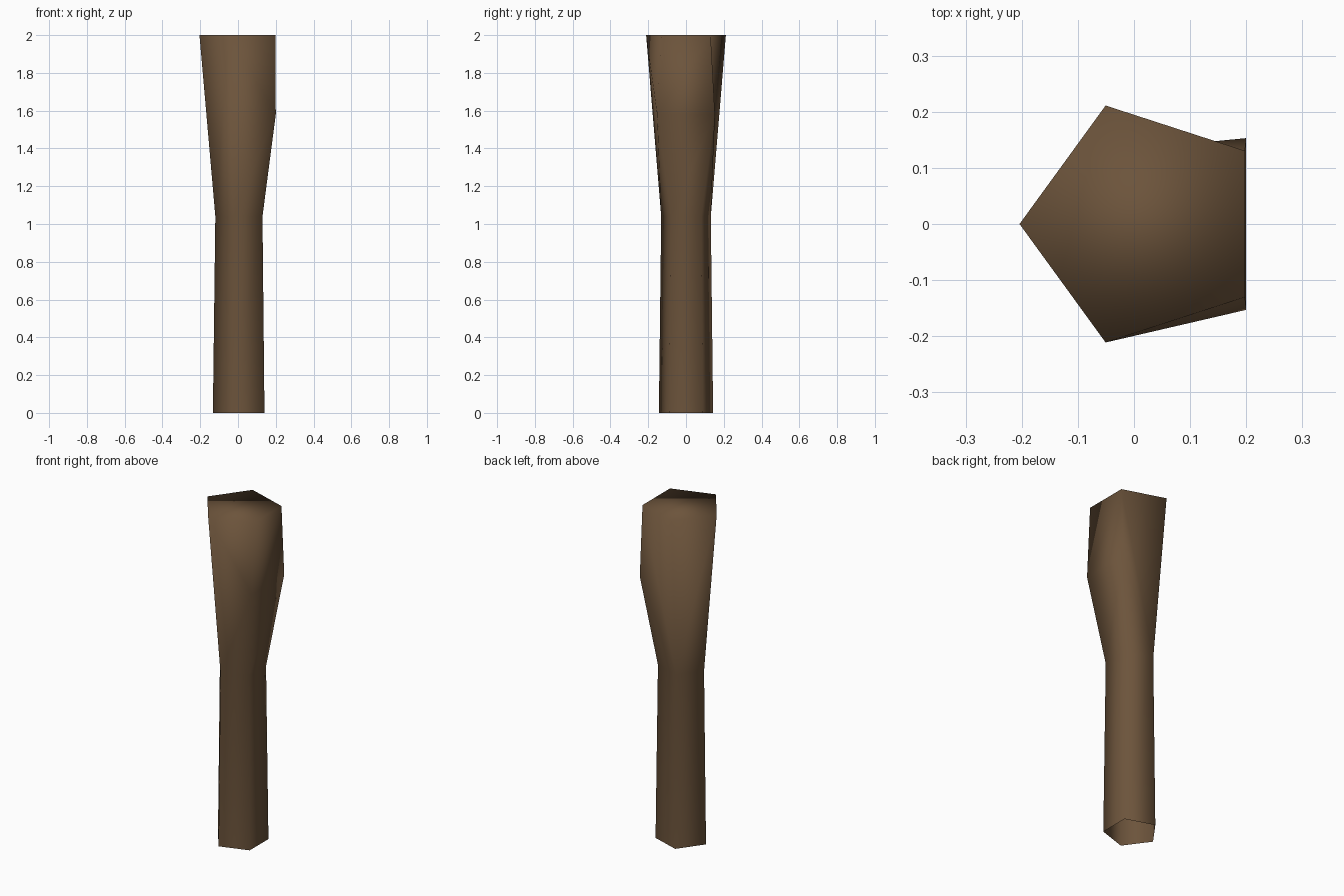
import bpy, bmesh
from math import cos, sin, radians

if "Cube" in bpy.data.objects:
    bpy.data.objects.remove(bpy.data.objects["Cube"])

SIDES = 5
bm = bmesh.new()


def ring(radius, z, cx=0.018):
    """Pentagon of vertices with one corner pointing to -x."""
    return [bm.verts.new((cx + radius * cos(radians(36 + 72 * i)),
                          radius * sin(radians(36 + 72 * i)), z))
            for i in range(SIDES)]


# Trunk rings: foot, waist and flared top
base = ring(0.151, 0.0)
waist = ring(0.138, 1.04)
top = ring(0.222, 2.0)

# Lower shaft (open at the foot)
for i in range(SIDES):
    j = (i + 1) % SIDES
    bm.faces.new((base[i], base[j], waist[j], waist[i]))

# Plain flared sides facing -x
for i in (1, 2):
    bm.faces.new((waist[i], waist[i + 1], top[i + 1], top[i]))

# Shoulder bulge on the +x side
back = bm.verts.new((0.20, 0.153, 1.58))
front = bm.verts.new((0.20, -0.153, 1.58))
bm.faces.new((waist[4], waist[0], back, front))
bm.faces.new((front, back, top[0], top[4]))

# Back side next to the bulge
bm.faces.new((waist[0], waist[1], back))
bm.faces.new((back, waist[1], top[0]))
bm.faces.new((waist[1], top[1], top[0]))

# Front side next to the bulge
bm.faces.new((waist[3], waist[4], front))
bm.faces.new((waist[3], front, top[3]))
bm.faces.new((front, top[4], top[3]))

# Top cap
bm.faces.new(top)

bmesh.ops.recalc_face_normals(bm, faces=bm.faces[:])
for f in bm.faces:
    f.smooth = True

mesh = bpy.data.meshes.new("trunk")
bm.to_mesh(mesh)
bm.free()
trunk = bpy.data.objects.new("trunk", mesh)
bpy.context.collection.objects.link(trunk)

# Bark colour
bark = bpy.data.materials.new("bark")
bark.diffuse_color = (0.15, 0.088, 0.044, 1)
bark.use_nodes = True
bark.node_tree.nodes["Principled BSDF"].inputs["Base Color"].default_value = bark.diffuse_color
mesh.materials.append(bark)
